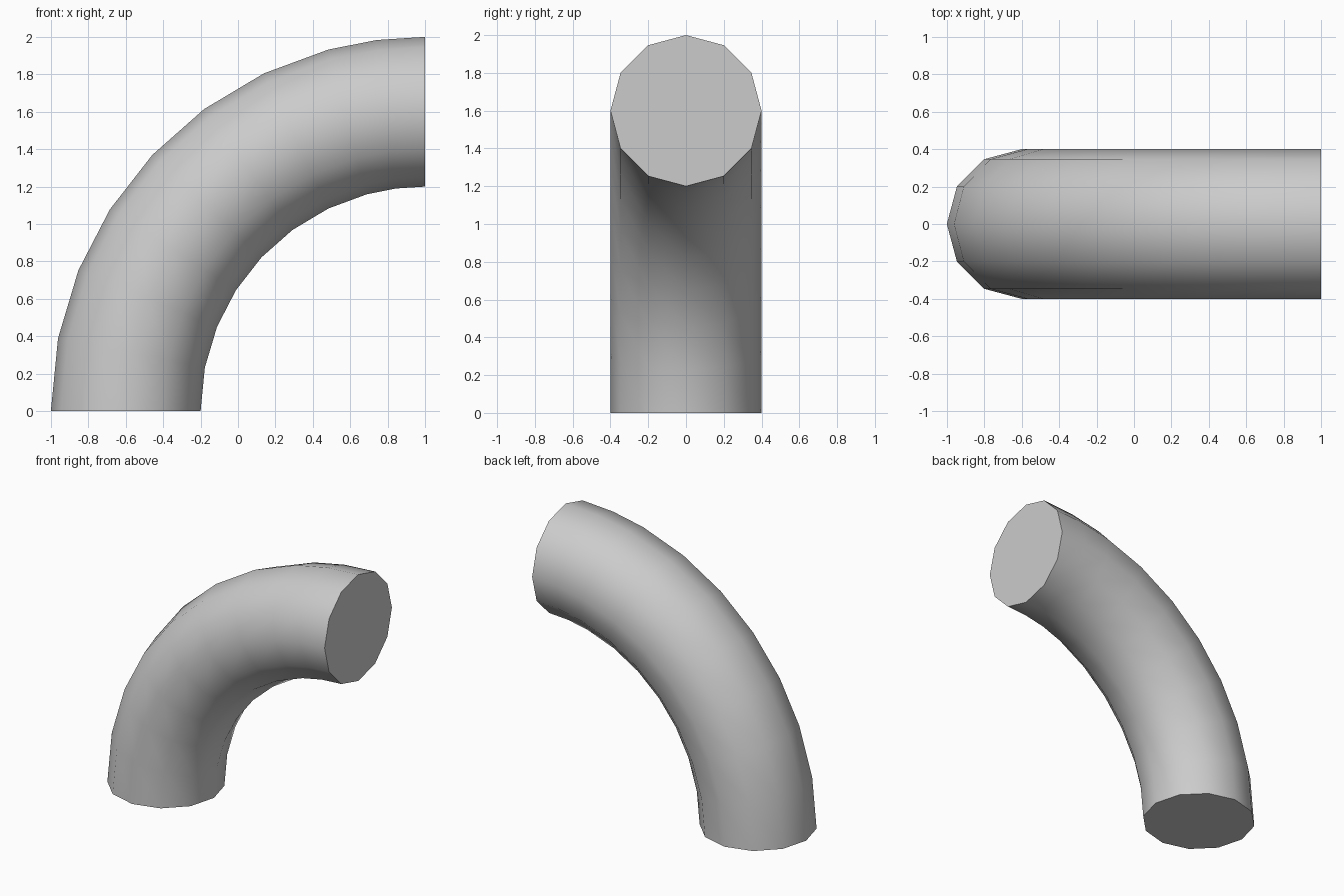
import bpy, bmesh
from math import radians, sin, cos, pi

if "Cube" in bpy.data.objects:
    bpy.data.objects.remove(bpy.data.objects["Cube"])

BEND, TUBE, SIDES = 1.6, 0.4, 12
ANGLES = [0, 11.2, 22.1, 32.6, 43.2, 53.8, 64.5, 75, 82.5, 90]

bm = bmesh.new()

# Rings of the tube swept a quarter turn about (1, 0, 0)
rings = []
for a in map(radians, ANGLES):
    ring = []
    for i in range(SIDES):
        t = 2 * pi * i / SIDES
        r = BEND + TUBE * cos(t)
        ring.append(bm.verts.new((1 - r * cos(a), TUBE * sin(t), r * sin(a))))
    rings.append(ring)

# Side walls
for lower, upper in zip(rings, rings[1:]):
    for i in range(SIDES):
        j = (i + 1) % SIDES
        bm.faces.new((lower[i], lower[j], upper[j], upper[i]))

# Flat end caps
bm.faces.new(rings[0])
bm.faces.new(rings[-1])
bmesh.ops.recalc_face_normals(bm, faces=bm.faces[:])

mesh = bpy.data.meshes.new("pipe_elbow")
bm.to_mesh(mesh)
bm.free()
elbow = bpy.data.objects.new("pipe_elbow", mesh)
bpy.context.collection.objects.link(elbow)

# Smooth walls with sharp cap rims
bpy.context.view_layer.objects.active = elbow
elbow.select_set(True)
bpy.ops.object.shade_smooth_by_angle(angle=radians(40))
